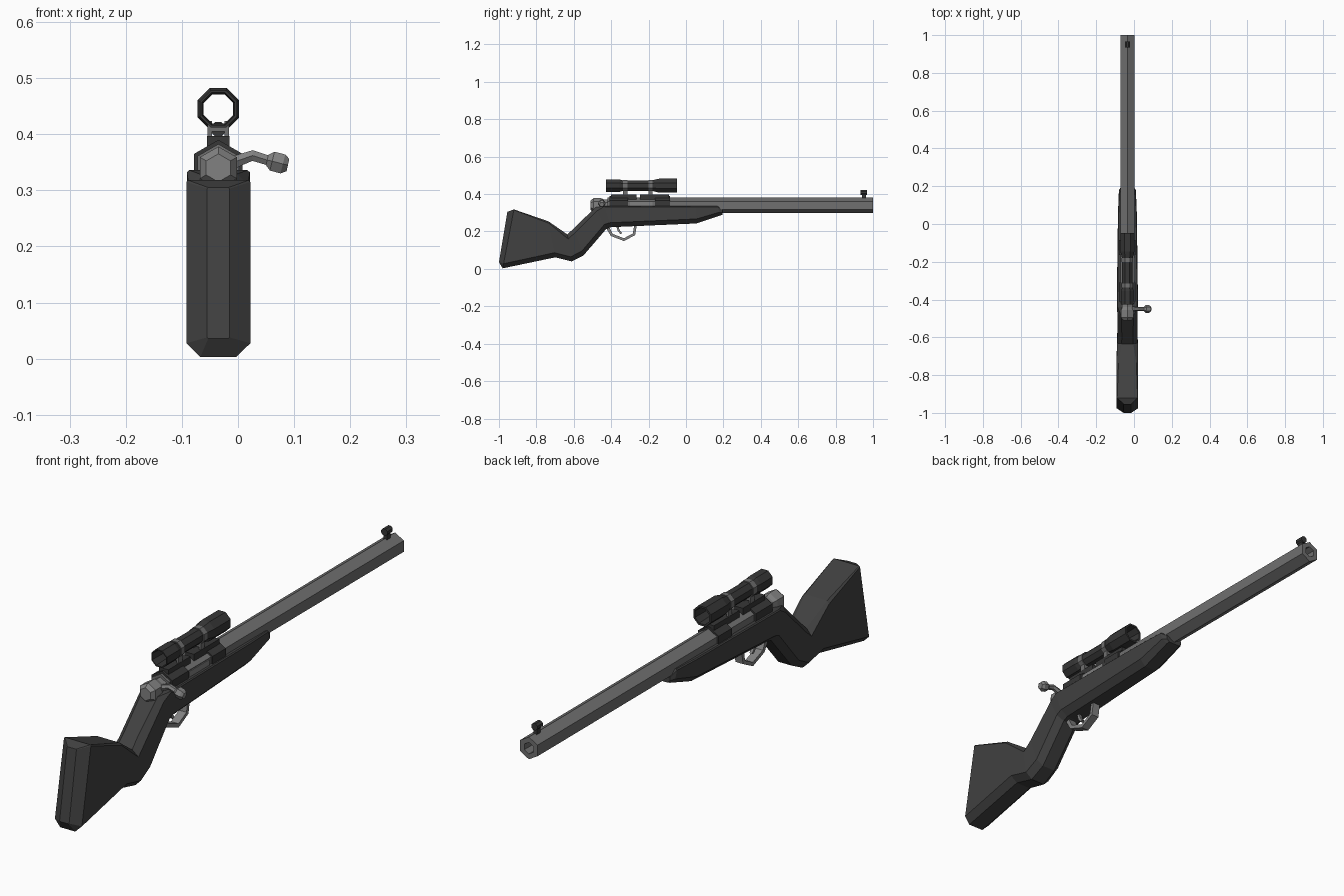
import bpy, bmesh, math
from mathutils import Vector

if "Cube" in bpy.data.objects:
    bpy.data.objects.remove(bpy.data.objects["Cube"])

CX = -0.035   # centre line of the rifle


def mat(name, v):
    m = bpy.data.materials.new(name)
    m.diffuse_color = (v, v, v, 1)
    m.use_nodes = True
    m.node_tree.nodes["Principled BSDF"].inputs["Base Color"].default_value = m.diffuse_color
    return m


STOCK = mat("stock_dark_grey", 0.052)
STEEL = mat("barrel_grey", 0.16)
BRIGHT = mat("bolt_light_grey", 0.22)
BLACK = mat("scope_black", 0.038)


def loft(name, rings, material, close=False):
    """Skin a list of equal-length point rings; cap the ends unless closed."""
    bm = bmesh.new()
    vs = [[bm.verts.new(p) for p in r] for r in rings]
    n = len(vs[0])
    pairs = list(zip(vs, vs[1:] + vs[:1])) if close else list(zip(vs, vs[1:]))
    for a, b in pairs:
        for i in range(n):
            j = (i + 1) % n
            bm.faces.new((a[i], a[j], b[j], b[i]))
    if not close:
        bm.faces.new(vs[0])
        bm.faces.new(vs[-1])
    bmesh.ops.recalc_face_normals(bm, faces=bm.faces)
    me = bpy.data.meshes.new(name)
    bm.to_mesh(me)
    bm.free()
    me.materials.append(material)
    ob = bpy.data.objects.new(name, me)
    bpy.context.collection.objects.link(ob)
    return ob


def lathe(name, profile, z, sides, material, close=False, phase=0.0):
    """Faceted turning along y; profile = (y, circumradius)."""
    rings = [[(CX + r * math.sin(phase + 2 * math.pi * i / sides), y,
               z + r * math.cos(phase + 2 * math.pi * i / sides))
              for i in range(sides)] for y, r in profile]
    return loft(name, rings, material, close)


def box(name, x, y, z, material):
    rings = [[(x[0], yy, z[0]), (x[1], yy, z[0]), (x[1], yy, z[1]), (x[0], yy, z[1])] for yy in y]
    return loft(name, rings, material)


def sweep(name, path, radii, sides, material):
    """Faceted rod along a path lying in an xz plane."""
    rings = []
    pts = [Vector(p) for p in path]
    for i, p in enumerate(pts):
        t = (pts[min(i + 1, len(pts) - 1)] - pts[max(i - 1, 0)]).normalized()
        u = Vector((0, 1, 0))
        w = t.cross(u).normalized()
        rings.append([p + radii[i] * (u * math.cos(2 * math.pi * k / sides)
                                      + w * math.sin(2 * math.pi * k / sides)) for k in range(sides)])
    return loft(name, rings, material)


# --- stock: chamfered sections (top y,z, bottom y,z, half width, top chamfer, bottom chamfer)
sections = [
    (-0.955, 0.305, -1.0, 0.036, 0.020, 0.002, 0.002),
    (-0.920, 0.318, -0.98, 0.003, 0.057, 0.003, 0.025),
    (-0.735, 0.254, -0.698, 0.062, 0.057, 0.010, 0.025),
    (-0.634, 0.184, -0.612, 0.040, 0.055, 0.024, 0.025),
    (-0.600, 0.217, -0.548, 0.072, 0.053, 0.024, 0.025),
    (-0.484, 0.329, -0.425, 0.215, 0.053, 0.020, 0.025),
    (-0.440, 0.336, -0.400, 0.223, 0.056, 0.004, 0.025),
    (0.056, 0.336, 0.056, 0.243, 0.050, 0.004, 0.024),
    (0.168, 0.336, 0.185, 0.286, 0.045, 0.004, 0.018),
    (0.195, 0.318, 0.196, 0.290, 0.034, 0.004, 0.010),
]
rings = []
for ty, tz, by, bz, w, ct, cb in sections:
    top, bot = Vector((CX, ty, tz)), Vector((CX, by, bz))
    d = (bot - top).normalized()
    x = Vector((1, 0, 0))
    right = [top + x * (w - ct), top + x * w + d * ct, bot + x * w - d * cb, bot + x * (w - cb)]
    left = [Vector((2 * CX - p.x, p.y, p.z)) for p in reversed(right)]
    rings.append(right + left)
loft("stock", rings, STOCK)

# --- barrel with a hollow muzzle, ridge upward
ZB = 0.340
lathe("barrel", [(-0.42, 0.0425), (1.0, 0.0425), (1.0, 0.022), (0.85, 0.022)], ZB, 6, STEEL)

# --- receiver bands, bolt and its end cap
lathe("rear_receiver_band", [(-0.41, 0.050), (-0.31, 0.050)], ZB, 6, BLACK)
lathe("front_receiver_band", [(-0.165, 0.050), (-0.085, 0.050)], ZB, 6, BLACK)
lathe("bolt_body", [(-0.51, 0.025), (-0.495, 0.038), (-0.455, 0.038), (-0.44, 0.032), (-0.40, 0.032)],
      ZB, 6, BRIGHT)
box("bolt_port", (CX + 0.012, CX + 0.04), (-0.30, -0.18), (0.335, 0.358), BRIGHT)

# --- bolt handle and knob
HY = -0.45
sweep("bolt_handle", [(CX + 0.02, HY, 0.345), (0.0, HY, 0.353), (0.026, HY, 0.362), (0.058, HY, 0.352)],
      [0.013, 0.012, 0.011, 0.010], 6, BRIGHT)
sweep("bolt_knob", [(0.052, HY, 0.354), (0.061, HY, 0.352), (0.080, HY, 0.347), (0.089, HY, 0.345)],
      [0.011, 0.020, 0.020, 0.013], 6, BRIGHT)

# --- scope: hollow octagonal tube
ZS, K = 0.445, 1 / math.cos(math.pi / 8)
profile = [(-0.427, 0.033), (-0.355, 0.033), (-0.335, 0.0275), (-0.185, 0.0275), (-0.145, 0.037),
           (-0.047, 0.037), (-0.047, 0.030), (-0.12, 0.0262), (-0.38, 0.0262), (-0.427, 0.029)]
lathe("scope", [(y, r * K) for y, r in profile], ZS, 8, BLACK, close=True, phase=math.pi / 8)

# --- scope mounts: ring clamp, two prongs and a base
for label, y, base in (("rear", -0.325, (-0.40, -0.265)), ("front", -0.19, (-0.245, -0.09))):
    a, b = y - 0.011, y + 0.011
    lathe(label + "_scope_clamp", [(a, 0.031 * K), (b, 0.031 * K), (b, 0.027 * K), (a, 0.027 * K)],
          ZS, 8, STEEL, close=True, phase=math.pi / 8)
    for s in (-1, 1):
        xs = sorted((CX + s * 0.011, CX + s * 0.019))
        box(label + "_mount_prong", xs, (a, b), (0.39, 0.424), STEEL)
    box(label + "_mount_crossbar", (CX - 0.019, CX + 0.019), (a, b), (0.405, 0.416), STEEL)
    box(label + "_mount_base", (CX - 0.02, CX + 0.02), base, (0.37, 0.397), BLACK)

# --- trigger guard: strap following a path in the yz plane
outer = [(-0.425, 0.215), (-0.402, 0.176), (-0.332, 0.149), (-0.272, 0.180), (-0.262, 0.240)]
inner = [(-0.408, 0.220), (-0.392, 0.187), (-0.332, 0.164), (-0.284, 0.189), (-0.276, 0.240)]
loft("trigger_guard", [[(CX - 0.016, *o), (CX + 0.016, *o), (CX + 0.016, *i), (CX - 0.016, *i)]
                       for o, i in zip(outer, inner)], BRIGHT)

# --- trigger
blade = [(-0.375, 0.235), (-0.366, 0.205), (-0.352, 0.187)]
loft("trigger", [[(CX - 0.006, y, z), (CX + 0.006, y, z), (CX + 0.006, y + 0.011, z + 0.003),
                  (CX - 0.006, y + 0.011, z + 0.003)] for y, z in blade], BRIGHT)

# --- front sight: post with a small faceted bead
box("front_sight_post", (CX - 0.007, CX + 0.007), (0.94, 0.962), (0.372, 0.405), BLACK)
lathe("front_sight_bead", [(0.934, 0.014), (0.967, 0.014)], 0.409, 8, BLACK, phase=math.pi / 8)
